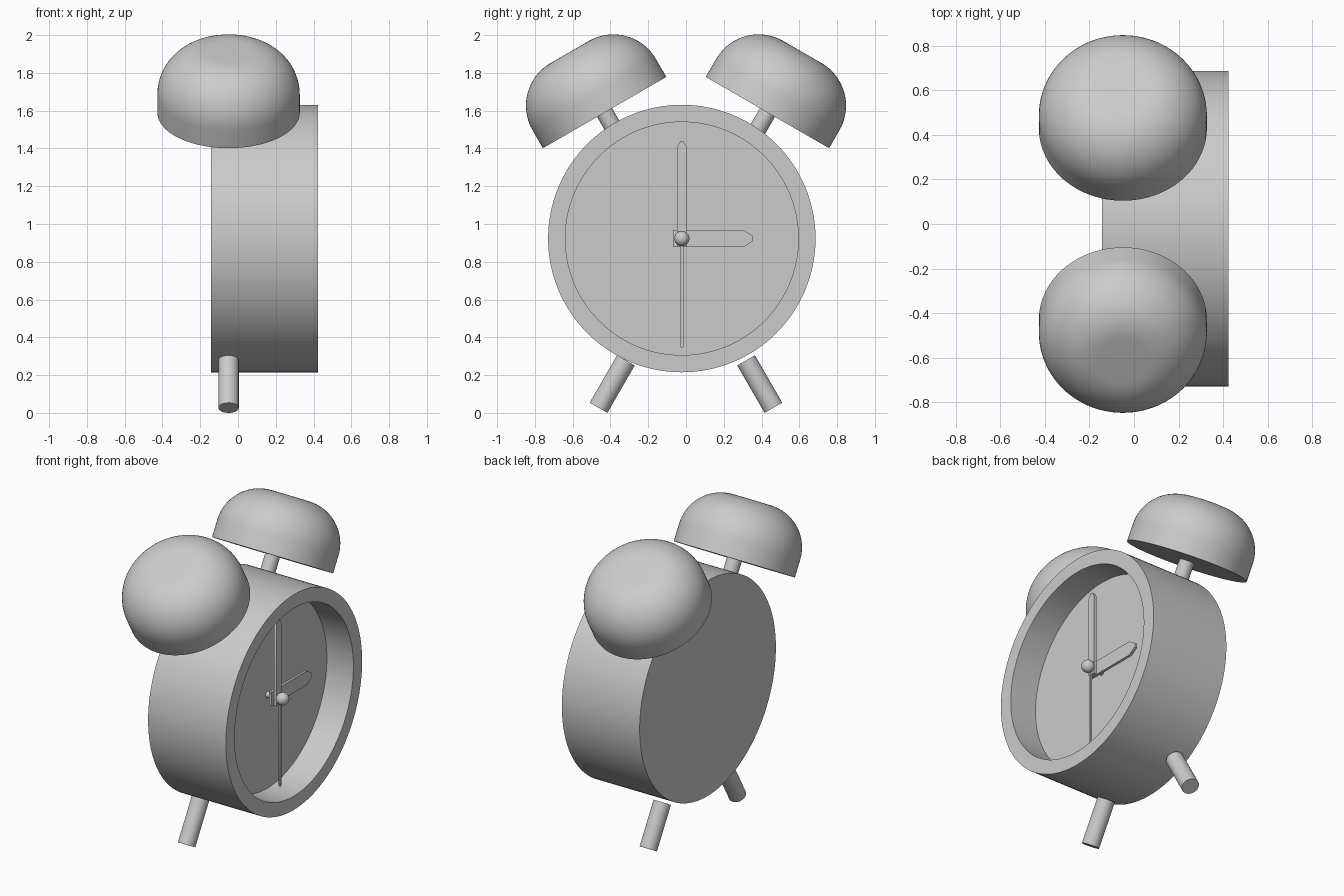
import bpy, bmesh, math
from mathutils import Vector

cube = bpy.data.objects.get("Cube")
if cube:
    bpy.data.objects.remove(cube)

grey = bpy.data.materials.new("plain grey")
grey.use_nodes = True
grey.diffuse_color = (0.6, 0.6, 0.6, 1)
grey.node_tree.nodes["Principled BSDF"].inputs["Base Color"].default_value = (0.6, 0.6, 0.6, 1)

CENTRE_Y, CENTRE_Z = -0.022, 0.923   # middle of the dial
MOUNT_X = -0.05                      # plane of the bells and legs
FLOOR_X = 0.23                       # dial surface


def finish(name, bm):
    bmesh.ops.recalc_face_normals(bm, faces=bm.faces)
    mesh = bpy.data.meshes.new(name)
    bm.to_mesh(mesh)
    bm.free()
    mesh.materials.append(grey)
    obj = bpy.data.objects.new(name, mesh)
    bpy.context.collection.objects.link(obj)
    bpy.ops.object.select_all(action="DESELECT")
    obj.select_set(True)
    bpy.context.view_layer.objects.active = obj
    bpy.ops.object.shade_smooth_by_angle(angle=math.radians(35))
    return obj


def lathe(name, profile, origin, axis, steps=96):
    """Spin (radius, height) points around an axis through origin."""
    bm = bmesh.new()
    verts = [bm.verts.new((r, 0, h)) for r, h in profile]
    edges = [bm.edges.new(pair) for pair in zip(verts, verts[1:])]
    bmesh.ops.spin(bm, geom=verts + edges, cent=(0, 0, 0), axis=(0, 0, 1),
                   angle=math.tau, steps=steps)
    bmesh.ops.remove_doubles(bm, verts=bm.verts, dist=0.0001)
    obj = finish(name, bm)
    obj.rotation_euler = Vector(axis).to_track_quat("Z", "Y").to_euler()
    obj.location = origin
    return obj


def rod(name, radius, length, origin, axis):
    profile = [(0, 0), (radius, 0), (radius, length), (0, length)]
    return lathe(name, profile, origin, axis, 32)


def hand(name, x, half_width, tail, shoulder, tip, angle, thickness=0.018):
    """Pointed bar on the dial; angle is clockwise from twelve."""
    outline = [(-half_width, -tail), (half_width, -tail), (half_width, shoulder),
               (half_width * 0.3, tip), (-half_width * 0.3, tip), (-half_width, shoulder)]
    bm = bmesh.new()
    face = bm.faces.new([bm.verts.new((0, y, z)) for y, z in outline])
    out = bmesh.ops.extrude_face_region(bm, geom=[face])["geom"]
    moved = [v for v in out if isinstance(v, bmesh.types.BMVert)]
    bmesh.ops.translate(bm, verts=moved, vec=(thickness, 0, 0))
    obj = finish(name, bm)
    obj.rotation_euler.x = -angle
    obj.location = (x, CENTRE_Y, CENTRE_Z)


# Drum case with a recessed dial
lathe("case", [(0, -0.143), (0.708, -0.143), (0.708, 0.423), (0.617, 0.423),
               (0.617, FLOOR_X), (0, FLOOR_X)], (0, CENTRE_Y, CENTRE_Z), (1, 0, 0), 128)

# Bell: short wall, round shoulder, flat crown, closed underside
shoulder_arc = [(0.117 + 0.26 * math.cos(a), 0.11 + 0.26 * math.sin(a))
                for a in (math.pi / 2 * i / 20 for i in range(21))]
bell_profile = [(0, 0), (0.377, 0)] + shoulder_arc + [(0, 0.37)]

for side, word in ((1, "rear"), (-1, "front")):
    up = Vector((0, side * 0.5, math.sqrt(0.75)))
    bell_base = Vector((MOUNT_X, side * 0.431, 1.59))
    lathe(word + "_bell", bell_profile, bell_base, up)
    rod(word + "_bell_post", 0.046, 0.22, bell_base - up * 0.2, up)
    # Legs splay outwards and run up into the case
    foot = Vector((MOUNT_X, side * 0.463, 0.027))
    rod(word + "_leg", 0.054, 0.29, foot, (0, -side * 0.5, math.sqrt(0.75)))

# Hands, stacked along the spindle
hand("hour_hand", 0.272, 0.046, 0.046, 0.325, 0.375, math.pi / 2)
hand("minute_hand", 0.295, 0.025, 0.046, 0.487, 0.514, 0)
hand("second_hand", 0.316, 0.009, 0.02, 0.57, 0.58, math.pi, 0.01)

# Spindle and its round cap
rod("spindle", 0.02, 0.1, (FLOOR_X - 0.005, CENTRE_Y, CENTRE_Z), (1, 0, 0))
ball = [(0.04 * math.sin(a), -0.04 * math.cos(a))
        for a in (math.pi * i / 16 for i in range(17))]
lathe("spindle_cap", ball, (0.34, CENTRE_Y, CENTRE_Z), (1, 0, 0), 32)
